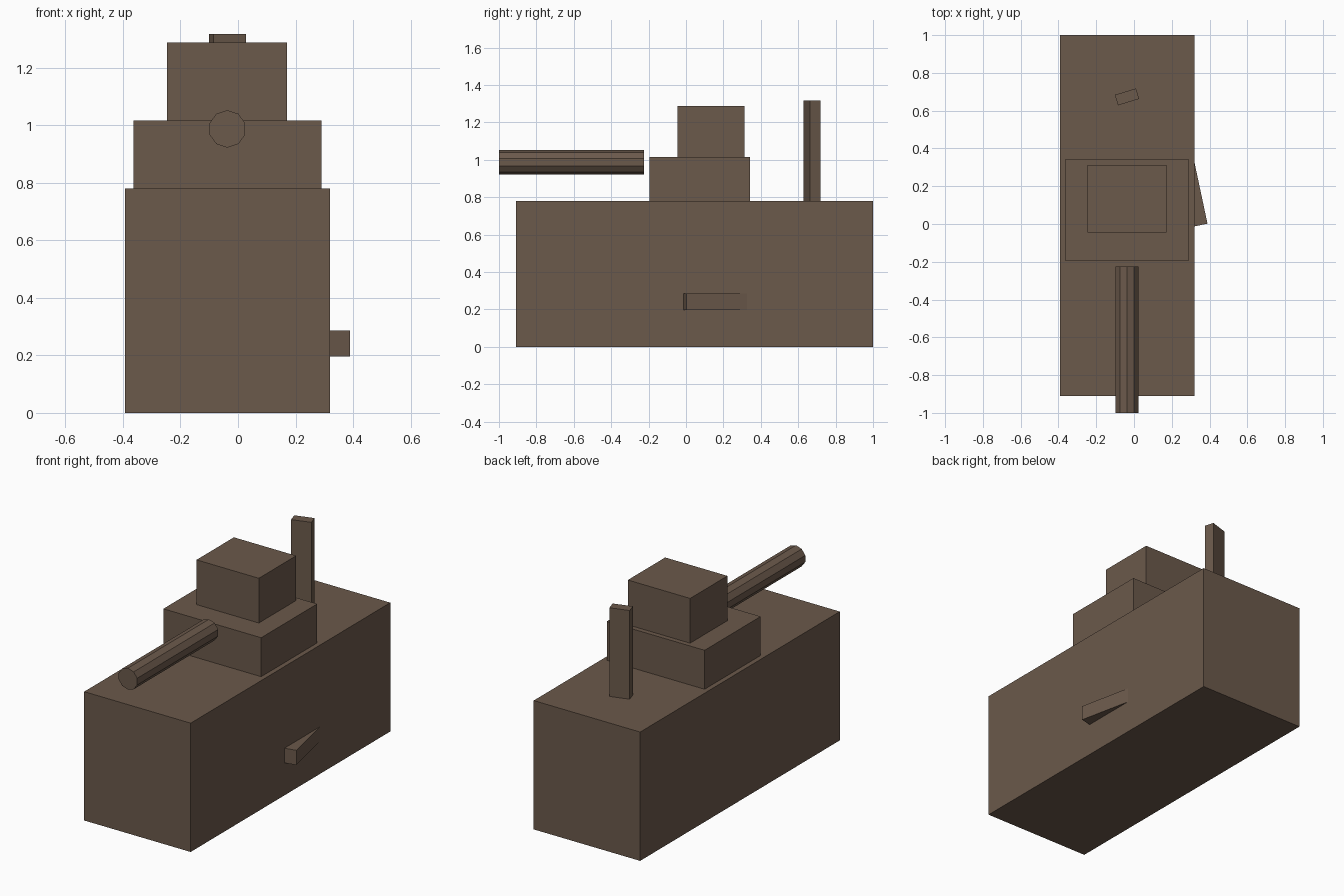
import bpy
from math import radians, pi
from mathutils import Matrix

cube = bpy.data.objects.get("Cube")
if cube:
    bpy.data.objects.remove(cube, do_unlink=True)

# Single flat colour
brown = bpy.data.materials.new("dark_brown")
brown.use_nodes = True
colour = (0.147, 0.100, 0.070, 1)
brown.diffuse_color = colour
brown.node_tree.nodes["Principled BSDF"].inputs["Base Color"].default_value = colour


def finish(name, matrix):
    """Name the active primitive, bake its transform and colour it."""
    ob = bpy.context.object
    ob.name = ob.data.name = name
    ob.data.transform(matrix)
    ob.data.materials.append(brown)
    return ob


def box(name, centre, size, turn=0):
    bpy.ops.mesh.primitive_cube_add(size=1)
    ob = finish(name, Matrix.Rotation(radians(turn), 4, "Z") @ Matrix.Diagonal((*size, 1)))
    ob.location = centre
    return ob


def block(name, x, y, z):
    """Upright box from its limits on each axis."""
    limits = (x, y, z)
    return box(name, [(a + b) / 2 for a, b in limits], [b - a for a, b in limits])


# Hull and the two stacked upper blocks
block("hull", (-0.393, 0.32), (-0.91, 1.0), (0, 0.78))
block("turret_base", (-0.364, 0.291), (-0.194, 0.342), (0.78, 1.016))
block("turret_top", (-0.246, 0.171), (-0.045, 0.312), (1.016, 1.287))

# Ten-sided gun barrel with one edge along its top
bpy.ops.mesh.primitive_cylinder_add(vertices=10, radius=0.065, depth=0.775)
barrel = finish("gun_barrel", Matrix.Rotation(pi / 2, 4, "X"))
barrel.location = (-0.037, -0.6125, 0.987)

# Turned post standing on the rear deck
box("rear_post", (-0.037, 0.673, 1.047), (0.117, 0.058, 0.54), turn=17)

# Angled peg sunk into the left side of the hull
peg = box("side_peg", (0, 0, 0.241), (0.12, 0.38, 0.089), turn=12)
corner = Matrix.Rotation(radians(12), 3, "Z") @ Matrix.Diagonal((0.06, -0.19, 0)).to_3x3()
offset = corner @ Matrix.Identity(3).row[0] + corner @ Matrix.Identity(3).row[1]
peg.location.x = 0.389 - offset.x
peg.location.y = 0.002 - offset.y
